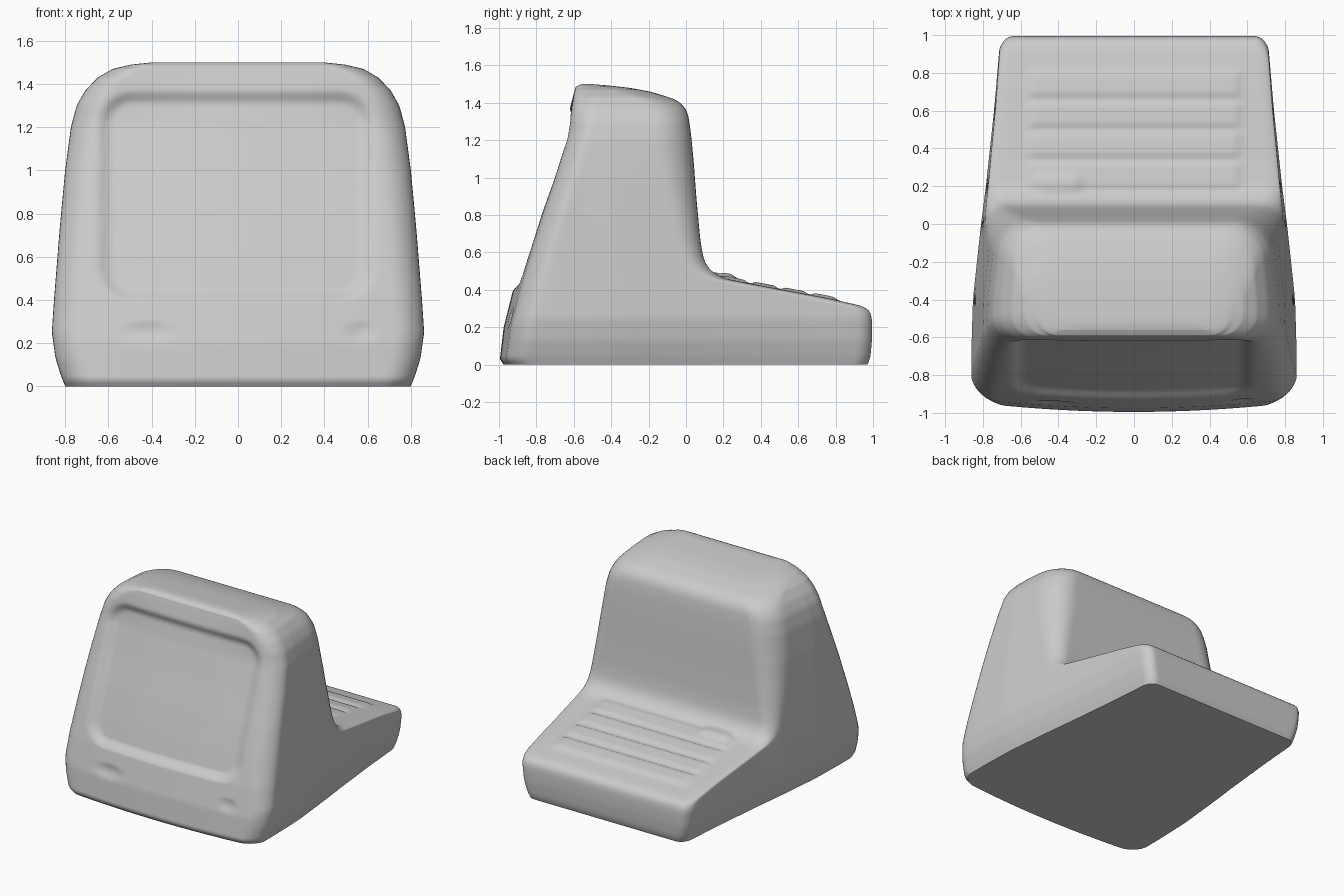
import bpy, bmesh, math
from mathutils import Vector

if "Cube" in bpy.data.objects:
    bpy.data.objects.remove(bpy.data.objects["Cube"])

# Rear outline, (y, z): low keyboard deck, back wall, curved roof
REAR = [(.97, 0), (.985, .03), (.995, .14), (.995, .24), (.985, .29), (.95, .312),
        (.87, .33), (.75, .357), (.53, .398), (.33, .436), (.2, .462), (.145, .49),
        (.11, .53), (.09, .58), (.075, .68), (.055, .9), (.04, 1.1), (.025, 1.25),
        (.01, 1.35), (-.015, 1.39), (-.06, 1.42), (-.19, 1.46), (-.3, 1.48),
        (-.4, 1.491), (-.5, 1.5)]
# Front outline and half width, both keyed by height
FRONT = [(0, -.975), (.03, -.995), (.2, -.975), (.4, -.925), (.6, -.865), (.8, -.8),
         (1, -.73), (1.2, -.665), (1.45, -.6), (1.485, -.59), (1.5, -.56)]
WIDTH = [(0, .8), (.05, .82), (.13, .845), (.25, .862), (.4, .852), (.8, .82), (1, .803),
         (1.2, .778), (1.3, .752), (1.37, .712), (1.43, .655), (1.47, .585),
         (1.49, .5), (1.5, .4)]
# Narrowing towards the rear, keyed by y
TAPER = [(-1, 1), (-.7, 1), (-.4, .99), (0, .94), (.2, .91), (.6, .86), (1, .82)]


def lerp_table(table, t):
    if t <= table[0][0]:
        return table[0][1]
    for (a, va), (b, vb) in zip(table, table[1:]):
        if t <= b:
            return va + (vb - va) * (t - a) / (b - a)
    return table[-1][1]


def smooth(t):
    t = max(0.0, min(1.0, t))
    return t * t * (3 - 2 * t)


def resample(points, step, passes):
    out = []
    for a, b in zip(points, points[1:]):
        a, b = Vector(a), Vector(b)
        n = max(1, round((b - a).length / step))
        out += [a.lerp(b, i / n) for i in range(n)]
    out.append(Vector(points[-1]))
    for _ in range(passes):
        out = [out[0]] + [(p + 2 * q + r) / 4 for p, q, r in
                          zip(out, out[1:], out[2:])] + [out[-1]]
    return out


def screen_recess(x, z):
    # Rounded rectangular screen and two shallow dents under it
    qx, qz = abs(x + .01) - .48, abs(z - .88) - .33
    d = math.hypot(max(qx, 0), max(qz, 0)) + min(max(qx, qz), 0) - .13
    depth = .033 * smooth(.5 - d / .07)
    for cx, rx in ((-.42, .13), (.57, .07)):
        depth += .012 * smooth(1.2 - math.hypot((x - cx) / rx, (z - .25) / .05))
    return depth


def key_bumps(x, y):
    # Four rows of soft keys, plus a short raised strip next to the wall
    h = 0
    if .18 < y < .82:
        row = smooth(1.6 * abs(math.sin(math.pi * (y - .18) / .16)))
        h = .014 * row * smooth((.58 - abs(x)) / .05)
    strip = smooth((.13 - abs(x + .4)) / .04) * smooth((.07 - abs(y - .21)) / .04)
    return h + .016 * strip


def ring(yb, z):
    # Rounded-rectangle slice through the housing, counter-clockwise
    yf, w = lerp_table(FRONT, z), lerp_table(WIDTH, z)
    rf = min(.13, .45 * (yb - yf))
    rb = min(.08 + .1 * smooth((z - .3) / .9), .45 * (yb - yf))
    pts = []

    def edge(a, b, n, tag):
        for i in range(n):
            f = i / n
            pts.append((a[0] + (b[0] - a[0]) * f, a[1] + (b[1] - a[1]) * f, tag))

    def corner(cx, cy, r, start):
        for i in range(8):
            a = math.radians(start + 90 * i / 8)
            pts.append((cx + r * math.cos(a), cy + r * math.sin(a), ''))

    edge((-w + rf, yf), (w - rf, yf), 52, 'front')
    corner(w - rf, yf + rf, rf, -90)
    edge((w, yf + rf), (w, yb - rb), 22, '')
    corner(w - rb, yb - rb, rb, 0)
    edge((w - rb, yb), (-w + rb, yb), 52, 'rear')
    corner(-w + rb, yb - rb, rb, 90)
    edge((-w, yb - rb), (-w, yf + rf), 22, '')
    corner(-w + rf, yf + rf, rf, 180)

    out = []
    for x, y, tag in pts:
        x *= lerp_table(TAPER, y)
        zz = z
        if tag == 'rear' and .3 < z < .5:
            zz += key_bumps(x, y)
        # Bowed front face
        near = smooth((yf + .3 - y) / .3) if yb - yf > .35 else 1
        y += .045 * near * (x / .8) ** 2 * smooth((1.5 - z) / .3)
        if tag == 'front':
            y += screen_recess(x, z)
        out.append((x, y, zz))
    return out


# Housing lofted from slices, closed top and bottom
bm = bmesh.new()
rings = [[bm.verts.new(p) for p in ring(q.x, q.y)] for q in resample(REAR, .02, 3)]
for lo, hi in zip(rings, rings[1:]):
    n = len(lo)
    for i in range(n):
        j = (i + 1) % n
        bm.faces.new((lo[i], lo[j], hi[j], hi[i]))
bm.faces.new(rings[0][::-1])
bm.faces.new(rings[-1])
bmesh.ops.recalc_face_normals(bm, faces=bm.faces)
mesh = bpy.data.meshes.new("terminal_housing")
bm.to_mesh(mesh)
bm.free()
housing = bpy.data.objects.new("terminal_housing", mesh)
bpy.context.collection.objects.link(housing)

grey = bpy.data.materials.new("light_grey")
grey.diffuse_color = (.6, .6, .6, 1)
grey.use_nodes = True
grey.node_tree.nodes["Principled BSDF"].inputs["Base Color"].default_value = grey.diffuse_color
mesh.materials.append(grey)

bpy.context.view_layer.objects.active = housing
housing.select_set(True)
bpy.ops.object.shade_smooth_by_angle(angle=math.radians(45))
